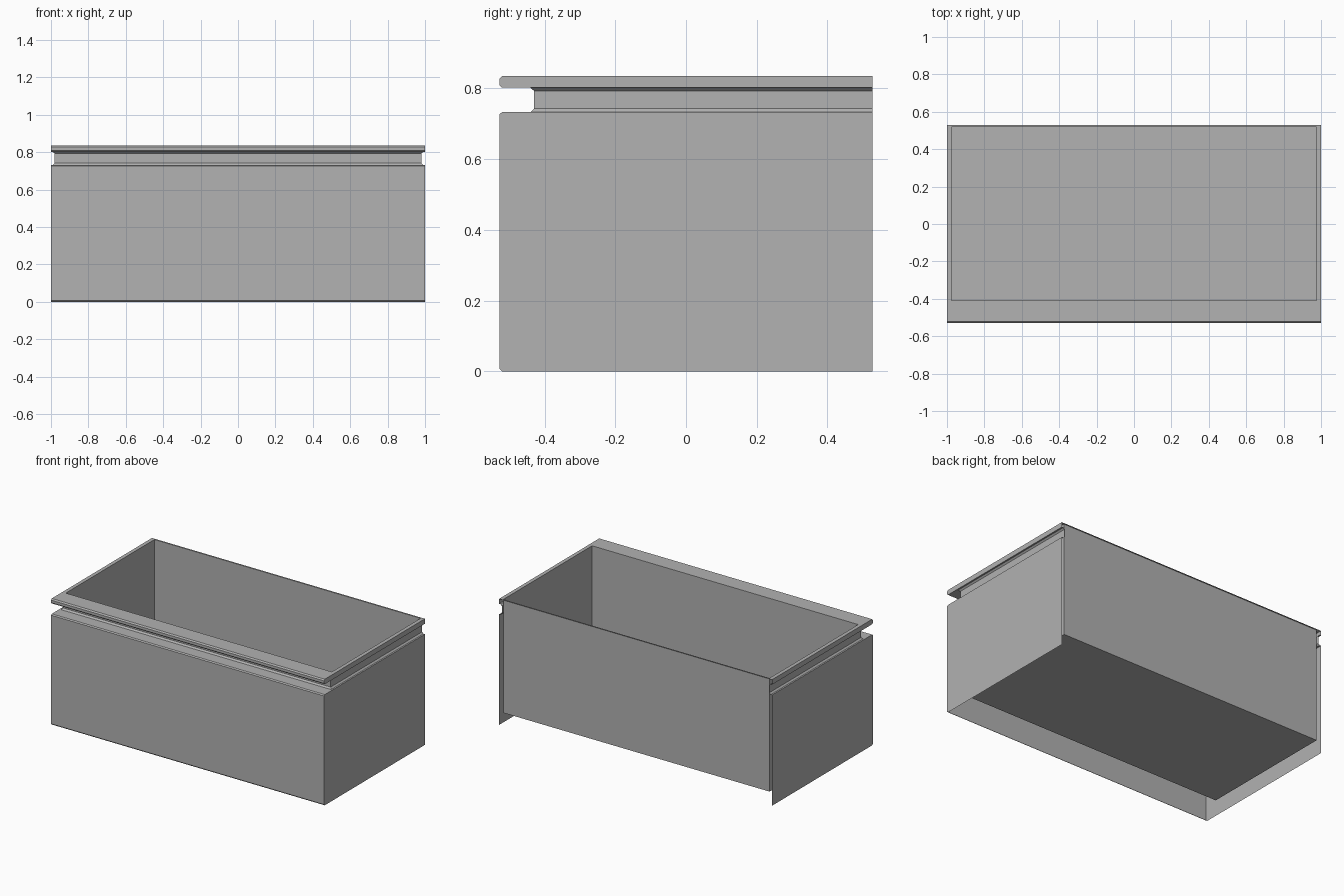
import bpy
import bmesh

cube = bpy.data.objects.get("Cube")
if cube:
    bpy.data.objects.remove(cube, do_unlink=True)

# Single painted metal colour
metal = bpy.data.materials.new("grey_metal")
metal.use_nodes = True
grey = (0.445, 0.445, 0.445, 1.0)
metal.diffuse_color = grey
metal.node_tree.nodes["Principled BSDF"].inputs["Base Color"].default_value = grey

BACK = 0.528      # rear edge of the casing
FRONT = -0.528    # front face
TOP = 0.835


def sheet(name, profile, closed=False, cap=False):
    """Sweep (half width, front y, back y, z) points round the sides and front."""
    bm = bmesh.new()
    rings = []
    for w, front, back, z in profile:
        corners = ((-w, back), (-w, front), (w, front), (w, back))
        rings.append([bm.verts.new((x, y, z)) for x, y in corners])
    for low, high in zip(rings, rings[1:]):
        for i in range(4 if closed else 3):
            j = (i + 1) % 4
            bm.faces.new((low[i], low[j], high[j], high[i]))
    if cap:
        bm.faces.new(rings[-1])
    mesh = bpy.data.meshes.new(name)
    bm.to_mesh(mesh)
    bm.free()
    mesh.materials.append(metal)
    obj = bpy.data.objects.new(name, mesh)
    bpy.context.collection.objects.link(obj)
    return obj


# Outer casing: skirt, finger groove and overhanging lip, open at the back
c = 0.008
casing = [
    (1, FRONT + c, 0), (1, FRONT, c),
    (1, FRONT, 0.727), (1, FRONT + c, 0.733),
    (0.99, -0.44, 0.733), (0.98, -0.43, 0.743),
    (0.98, -0.43, 0.793), (0.99, -0.44, 0.802),
    (1, FRONT + c, 0.802), (1, FRONT, 0.802 + c),
    (1, FRONT, TOP - c), (1, FRONT + c, TOP),
]
sheet("outer_casing", [(w, y, BACK, z) for w, y, z in casing])

# Inner tray: top rim, four walls and raised floor
tray = [
    (1, FRONT + c, BACK, TOP),
    (0.975, -0.41, 0.518, TOP),
    (0.975, -0.41, 0.518, 0.083),
]
sheet("inner_tray", tray, closed=True, cap=True)
